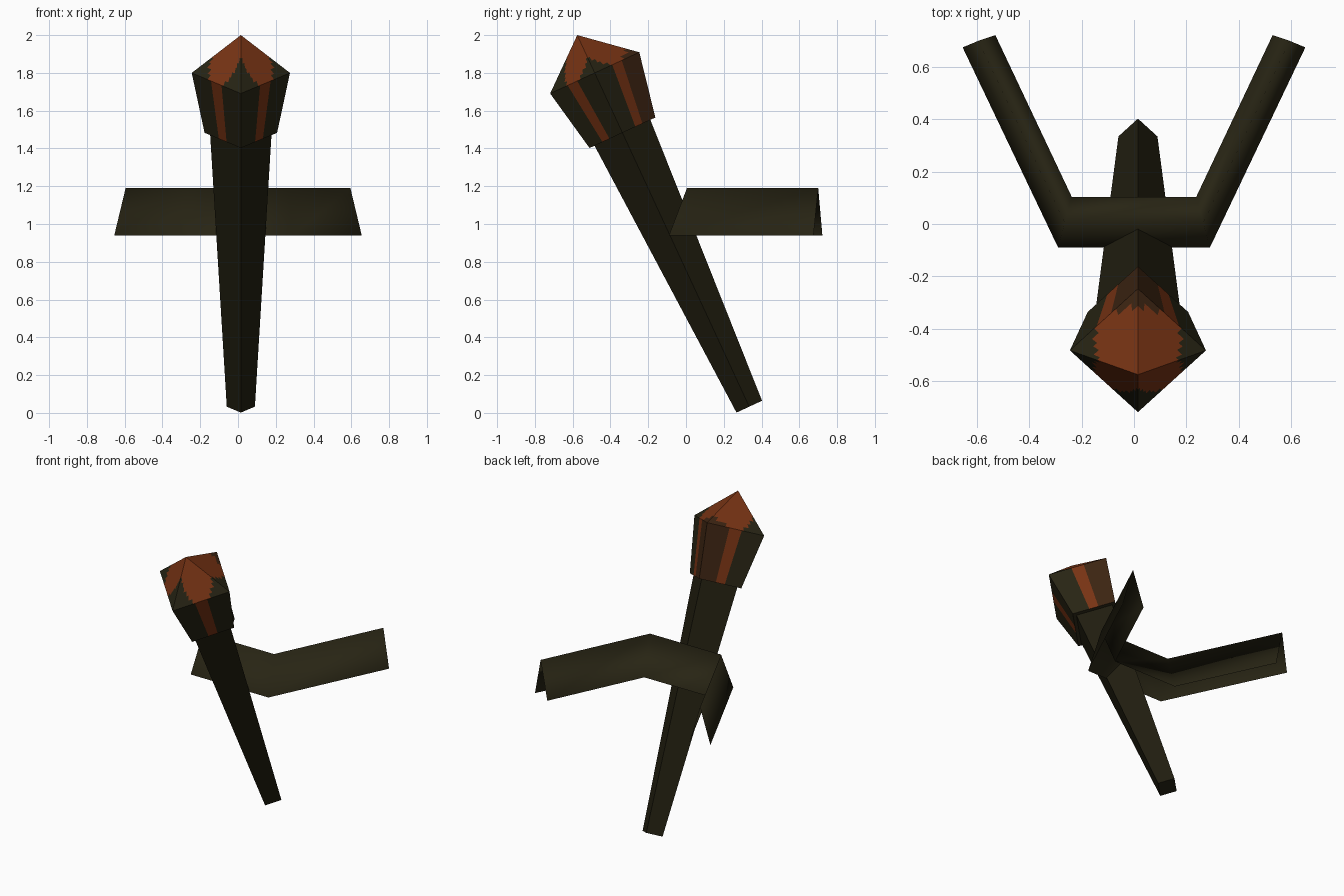
import bpy, bmesh
from mathutils import Vector

if "Cube" in bpy.data.objects:
    bpy.data.objects.remove(bpy.data.objects["Cube"])


def colour(name, rgb):
    m = bpy.data.materials.new(name)
    m.diffuse_color = (*rgb, 1)
    m.use_nodes = True
    m.node_tree.nodes["Principled BSDF"].inputs["Base Color"].default_value = m.diffuse_color
    return m


wood = colour("dark olive wood", (0.015, 0.013, 0.005))
char = colour("charred olive", (0.021, 0.018, 0.007))
brown = colour("scorched brown", (0.046, 0.018, 0.006))
ember = colour("ember orange", (0.19, 0.034, 0.007))

# Tilted torch axis and its cross directions
BASE = Vector((0.015, 0.335, 0.033))
AXIS = Vector((0, -0.42, 0.907)).normalized()
SIDE = Vector((1, 0, 0))
FRONT = AXIS.cross(SIDE) * -1
if FRONT.y > 0:
    FRONT = -FRONT
CORNERS = [FRONT, SIDE, -FRONT, -SIDE]


def at_height(z):
    return BASE + AXIS * ((z - BASE.z) / AXIS.z)


def finish(bm, name, mats, smooth=False):
    me = bpy.data.meshes.new(name)
    bm.to_mesh(me)
    bm.free()
    for m in mats:
        me.materials.append(m)
    for p in me.polygons:
        p.use_smooth = smooth
    ob = bpy.data.objects.new(name, me)
    bpy.context.collection.objects.link(ob)
    return ob


# Handle: tapered square shaft standing on its corner
bm = bmesh.new()
low, high = [[bm.verts.new(at_height(z) + c * r) for c in CORNERS]
             for z, r in ((0.033, 0.0745), (1.483, 0.163))]
for k in range(4):
    bm.faces.new((low[k], low[(k + 1) % 4], high[(k + 1) % 4], high[k]))
bm.faces.new(low[::-1])
bm.faces.new(high)
bmesh.ops.recalc_face_normals(bm, faces=bm.faces)
finish(bm, "handle", [wood])


# Head: flared body and pyramid tip, with ember streaks down each side
def head_material(k, s, upper, h):
    back = k in (1, 2)
    to_side = s if k in (1, 3) else 1 - s      # 0 at the left/right corner
    a = abs(s - 0.5)
    half = 0.12 if not back else 0.09
    if upper:
        limit = 0.42 if to_side < 0.5 else (0.2 if back else 0.68)
        half += (0.5 - half) * h / limit
    if a < half:
        return 2
    return 1 if back and to_side > 0.5 else 0


bm = bmesh.new()
COLS, ROWS = 28, 10
levels = [(1.483, 0.192), (1.80, 0.26), (2.0, 0.0)]
for part in range(2):
    (z0, r0), (z1, r1) = levels[part], levels[part + 1]

    def point(k, s, h):
        ring = CORNERS[k].lerp(CORNERS[(k + 1) % 4], s)
        return at_height(z0 + (z1 - z0) * h) + ring * (r0 + (r1 - r0) * h)

    for k in range(4):
        for j in range(ROWS):
            for i in range(COLS):
                s0, s1 = i / COLS, (i + 1) / COLS
                h0, h1 = j / ROWS, (j + 1) / ROWS
                pts = [point(k, s0, h0), point(k, s1, h0), point(k, s1, h1)]
                if not (part == 1 and j == ROWS - 1):
                    pts.append(point(k, s0, h1))
                f = bm.faces.new([bm.verts.new(p) for p in pts])
                f.material_index = head_material(
                    k, (s0 + s1) / 2, part == 1, (h0 + h1) / 2)
# Underside of the head
bm.faces.new([bm.verts.new(at_height(1.483) + c * 0.192) for c in CORNERS])
bmesh.ops.remove_doubles(bm, verts=bm.verts, dist=0.0005)
bmesh.ops.recalc_face_normals(bm, faces=bm.faces)
finish(bm, "torch_head", [char, brown, ember])

# Bracket: open inverted-V channel bent into a wide U
bm = bmesh.new()
half_path = [  # outer edge, ridge, inner edge at the elbow and at the arm end
    ((0.29, -0.09), (0.265, 0.005), (0.238, 0.104)),
    ((0.655, 0.675), (0.595, 0.70), (0.53, 0.722)),
]
heights = (0.94, 1.19, 0.94)
stations = [(-1, half_path[1]), (-1, half_path[0]),
            (1, half_path[0]), (1, half_path[1])]
rows = [[bm.verts.new((sx * x, y, z)) for (x, y), z in zip(st, heights)]
        for sx, st in stations]
for a, b in zip(rows, rows[1:]):
    for i in range(2):
        bm.faces.new((a[i], b[i], b[i + 1], a[i + 1]))
finish(bm, "wall_bracket", [char], smooth=True)
